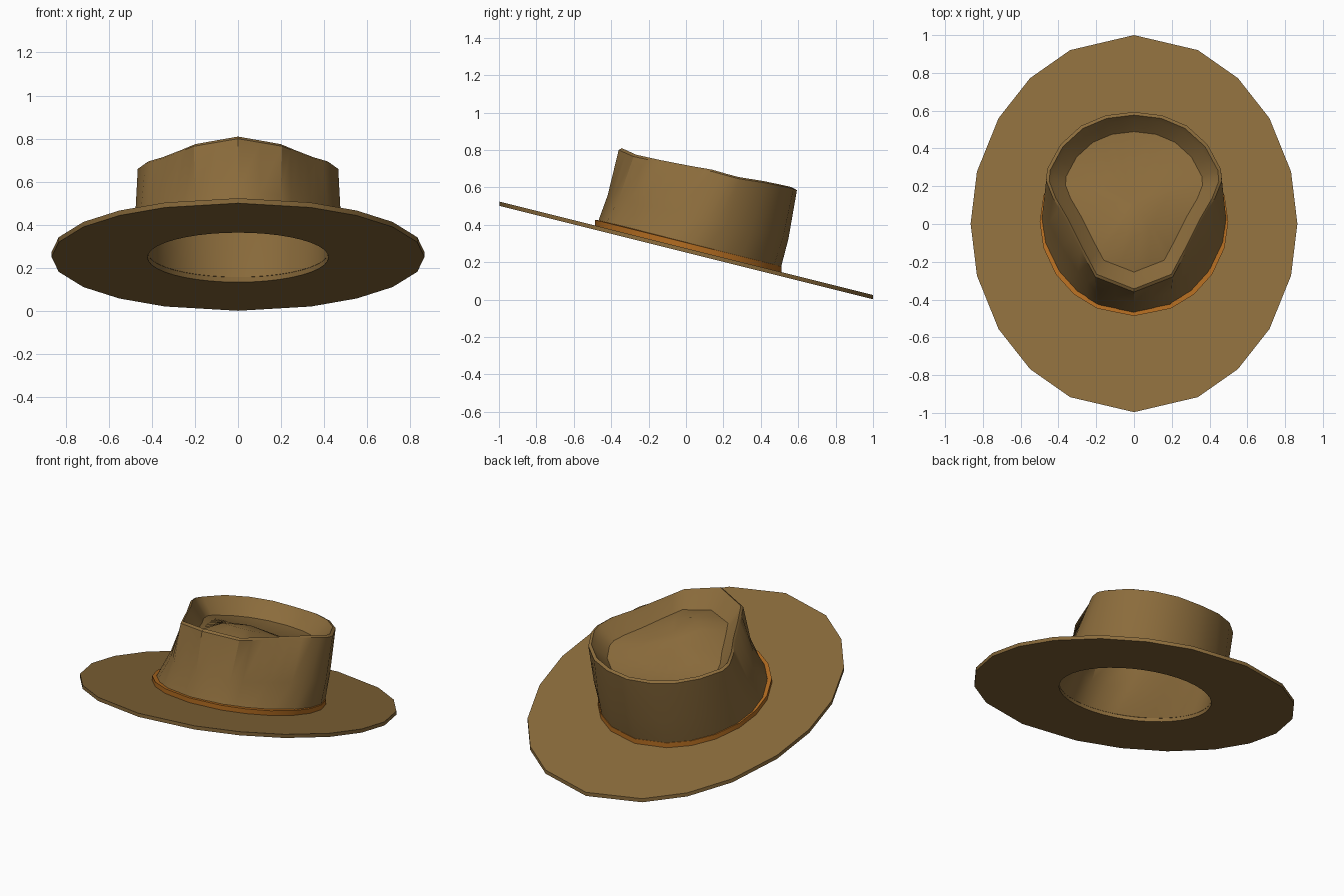
import bpy, bmesh, math

if "Cube" in bpy.data.objects:
    bpy.data.objects.remove(bpy.data.objects["Cube"])

SLOPE = -0.25          # brim tilts down towards the back
CY = 0.12              # centre of the crown top


def material(name, rgb):
    m = bpy.data.materials.new(name)
    m.diffuse_color = (*rgb, 1)
    m.use_nodes = True
    m.node_tree.nodes["Principled BSDF"].inputs["Base Color"].default_value = m.diffuse_color
    return m


felt = material("brown felt", (0.26, 0.15, 0.045))
leather = material("orange band", (0.45, 0.15, 0.015))


def lerp(a, b, t):
    return tuple(p + (q - p) * t for p, q in zip(a, b))


def full_ring(half):
    """Mirror a front-to-back half outline and add edge midpoints."""
    ring = list(half) + [(-p[0],) + tuple(p[1:]) for p in half[-2:0:-1]]
    out = []
    for i, p in enumerate(ring):
        out += [p, lerp(p, ring[(i + 1) % len(ring)], 0.5)]
    return out


def tilted(ring, h):
    """Put a flat outline on the tilted brim plane at height h."""
    return [(p[0], p[1], h + SLOPE * p[1]) for p in ring]


def blend(r1, r2, side, up):
    """Ring between two rings, sideways and upward by separate amounts."""
    return [(*lerp(a[:2], b[:2], side), a[2] + (b[2] - a[2]) * up) for a, b in zip(r1, r2)]


def scaled(ring, s, dz=0):
    return [(p[0] * s, CY + (p[1] - CY) * s, p[2] + dz) for p in ring]


def loft(name, rings, mat, closed=False, start=None, end=None):
    bm = bmesh.new()
    vs = [[bm.verts.new(p) for p in r] for r in rings]
    n = len(vs[0])
    pairs = list(zip(vs, vs[1:])) + ([(vs[-1], vs[0])] if closed else [])
    for a, b in pairs:
        for i in range(n):
            j = (i + 1) % n
            bm.faces.new((a[i], a[j], b[j], b[i]))
    for tip, r in ((start, vs[0]), (end, vs[-1])):
        if tip:
            c = bm.verts.new(tip)
            for i in range(n):
                bm.faces.new((r[i], r[(i + 1) % n], c))
    bmesh.ops.recalc_face_normals(bm, faces=bm.faces)
    me = bpy.data.meshes.new(name)
    bm.to_mesh(me)
    bm.free()
    me.materials.append(mat)
    ob = bpy.data.objects.new(name, me)
    bpy.context.collection.objects.link(ob)
    bpy.ops.object.select_all(action='DESELECT')
    ob.select_set(True)
    bpy.context.view_layer.objects.active = ob
    bpy.ops.object.shade_smooth_by_angle(angle=math.radians(35))
    return ob


# Shared outlines: ten unequal steps per side
steps = [math.radians(a) for a in (0, 23, 39.5, 56, 74, 90, 106, 124, 140.5, 157, 180)]


def oval(rx, ry, cy):
    return full_ring([(rx * math.sin(a), cy - ry * math.cos(a)) for a in steps])


hole = [(0.42 * math.sin(math.tau * i / 40), 0.01 - 0.46 * math.cos(math.tau * i / 40))
        for i in range(40)]
edge = oval(0.865, 0.998, 0.002)

# Brim: thin tilted slab with an oval opening
loft("brim", [tilted(edge, 0.275), tilted(edge, 0.252),
              tilted(hole, 0.252), tilted(hole, 0.275)], felt, closed=True)

# Crown: outer wall pinched at the front, rolled rim, dished top, inner lining
rim = full_ring([(0, -0.36, 0.80), (0.205, -0.28, 0.765), (0.28, -0.14, 0.735),
                 (0.36, 0.02, 0.705), (0.43, 0.14, 0.685), (0.465, 0.23, 0.66),
                 (0.46, 0.29, 0.645), (0.39, 0.42, 0.625), (0.28, 0.52, 0.605),
                 (0.15, 0.575, 0.593), (0, 0.593, 0.585)])
base = tilted(oval(0.49, 0.49, 0.012), 0.276)
low = tilted(hole, 0.276)
valley = tilted(scaled([(p[0], p[1], 0) for p in rim], 0.78), 0.635)
lining = tilted(scaled([(p[0], p[1], 0) for p in rim], 0.88), 0.59)
loft("crown", [lining, blend(low, lining, 0.5, 0.45), low,
               base, blend(base, rim, 0.5, 0.4), rim,
               scaled(rim, 0.965, 0.01), scaled(rim, 0.92, -0.015), valley,
               scaled(valley, 0.5, 0.025)],
     felt, start=(0, CY, 0.57), end=(0, CY, 0.655))

# Hat band: narrow strip round the foot of the crown
outer = oval(0.499, 0.499, 0.012)
inner = oval(0.475, 0.475, 0.014)
loft("hat_band", [tilted(outer, 0.27), tilted(outer, 0.305),
                  tilted(inner, 0.308), tilted(inner, 0.27)], leather, closed=True)
